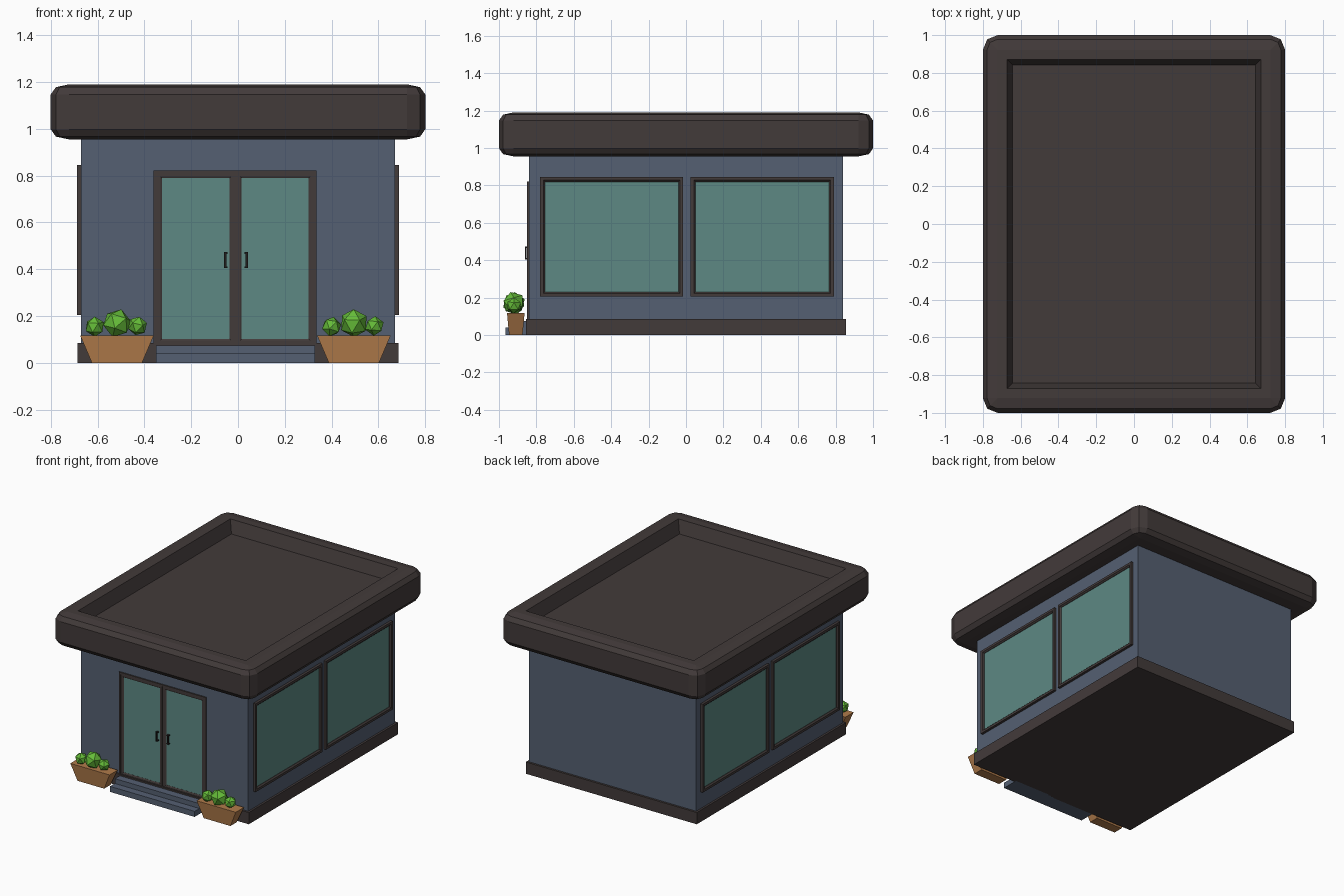
import bpy, bmesh
from math import radians
from mathutils import Matrix, Vector

cube = bpy.data.objects.get("Cube")
if cube:
    bpy.data.objects.remove(cube, do_unlink=True)


def material(name, rgb):
    m = bpy.data.materials.new(name)
    m.use_nodes = True
    m.diffuse_color = (*rgb, 1)
    m.node_tree.nodes["Principled BSDF"].inputs["Base Color"].default_value = (*rgb, 1)
    return m


charcoal = material("charcoal trim", (0.055, 0.043, 0.042))
slate = material("slate blue wall", (0.09, 0.116, 0.168))
glass = material("teal glass", (0.11, 0.25, 0.23))
terracotta = material("planter brown", (0.44, 0.2, 0.07))
leaf = material("leaf green", (0.13, 0.5, 0.04))
metal = material("dark handle", (0.015, 0.013, 0.013))


def finish(name, bm, mat, matrix=Matrix()):
    bmesh.ops.remove_doubles(bm, verts=bm.verts, dist=0.0001)
    bm.transform(matrix)
    bmesh.ops.recalc_face_normals(bm, faces=bm.faces)
    mesh = bpy.data.meshes.new(name)
    bm.to_mesh(mesh)
    bm.free()
    mesh.materials.append(mat)
    obj = bpy.data.objects.new(name, mesh)
    bpy.context.scene.collection.objects.link(obj)
    return obj


def loft(name, rings, mat, matrix=Matrix(), closed=False):
    """Skin a list of rings; cap the ends, or join last to first if closed."""
    bm = bmesh.new()
    loops = [[bm.verts.new(p) for p in ring] for ring in rings]
    pairs = list(zip(loops, loops[1:]))
    if closed:
        pairs.append((loops[-1], loops[0]))
    else:
        bm.faces.new(loops[0])
        bm.faces.new(loops[-1])
    for a, b in pairs:
        for i in range(len(a)):
            j = (i + 1) % len(a)
            bm.faces.new((a[i], a[j], b[j], b[i]))
    return finish(name, bm, mat, matrix)


def rect(x0, x1, y0, y1, z):
    return [(x0, y0, z), (x1, y0, z), (x1, y1, z), (x0, y1, z)]


def box(name, x0, x1, y0, y1, z0, z1, mat):
    return loft(name, [rect(x0, x1, y0, y1, z) for z in (z0, z1)], mat)


def rounded(inset, z, hx=0.8, hy=1.0, radius=0.078):
    """Rectangle with chamfered round corners that sharpen as it is inset."""
    hx, hy, r = hx - inset, hy - inset, max(0, radius - inset)
    k = 0.29 * r
    corner = [(hx, hy - r), (hx - k, hy - k), (hx - r, hy)]
    pts = []
    for sx, sy in ((1, 1), (-1, 1), (-1, -1), (1, -1)):
        part = corner if sx * sy > 0 else corner[::-1]
        pts += [(sx * x, sy * y, z) for x, y in part]
    return pts


def wall_frame(origin, right, out):
    """Matrix with local x along the wall, y up and z out of the wall."""
    m = Matrix((Vector(right), (0, 0, 1), Vector(out))).transposed().to_4x4()
    m.translation = origin
    return m


def glazed_panel(name, u0, u1, v0, v1, width, depth, matrix):
    """Framed pane with a sloped inner lip."""
    profile = ((0, -0.01), (0, depth), (width * 0.65, depth),
               (width, depth * 0.5), (width, -0.01))
    rings = [rect(u0 + i, u1 - i, v0 + i, v1 - i, d) for i, d in profile]
    loft(name + "_frame", rings, charcoal, matrix, closed=True)
    i = width * 0.9
    loft(name + "_glass", [rect(u0 + i, u1 - i, v0 + i, v1 - i, d)
                           for d in (-0.005, depth * 0.35)], glass, matrix)


# Building shell
box("walls", -0.67, 0.67, -0.84, 0.84, 0.02, 1.0, slate)
box("base_skirting", -0.685, 0.685, -0.855, 0.855, 0, 0.085, charcoal)

# Roof slab with soft edges and a recessed top
roof_profile = ((0.078, 0.955), (0.022, 0.967), (0, 0.998), (0, 1.147),
                (0.022, 1.178), (0.078, 1.19), (0.128, 1.19), (0.158, 1.1))
loft("roof", [rounded(i, z) for i, z in roof_profile], charcoal)

# Two windows on each side wall
for side, label in ((1, "left"), (-1, "right")):
    m = wall_frame((side * 0.67, 0, 0), (0, side, 0), (side, 0, 0))
    for y0, y1, where in ((-0.78, -0.015, "front"), (0.025, 0.79, "back")):
        u0, u1 = sorted((side * y0, side * y1))
        glazed_panel(f"{label}_{where}_window", u0, u1, 0.205, 0.845, 0.026, 0.018, m)

# Double door
front = wall_frame((0, -0.84, 0), (1, 0, 0), (0, -1, 0))
glazed_panel("right_door", -0.345, -0.016, 0.082, 0.81, 0.02, 0.007, front)
glazed_panel("left_door", -0.004, 0.322, 0.082, 0.81, 0.02, 0.007, front)
surround = [rect(-0.36 + i, 0.336 - i, 0.074 + i, 0.822 - i, d)
            for i, d in ((0, -0.01), (0, 0.009), (0.013, 0.009), (0.013, -0.01))]
loft("door_surround", surround, charcoal, front, closed=True)
box("door_gap_strip", -0.018, -0.002, -0.844, -0.835, 0.085, 0.81, charcoal)

# Door handles
for x, s, label in ((-0.054, 1, "right"), (0.038, -1, "left")):
    box(label + "_handle_bar", x - 0.005, x + 0.005, -0.861, -0.853, 0.405, 0.473, metal)
    for z in (0.405, 0.465):
        a, b = sorted((x + s * -0.005, x + s * 0.01))
        box(label + "_handle_mount", a, b, -0.856, -0.838, z, z + 0.008, metal)

# Entrance steps
box("lower_step", -0.35, 0.328, -0.965, -0.84, 0, 0.04, slate)
box("upper_step", -0.35, 0.328, -0.91, -0.84, 0.03, 0.075, slate)


def bush(name, x, y, z, r, turn):
    bm = bmesh.new()
    bmesh.ops.create_icosphere(bm, subdivisions=1, radius=r)
    spin = Matrix.Rotation(radians(turn), 4, "Z") @ Matrix.Rotation(radians(turn * 1.7), 4, "X")
    finish(name, bm, leaf, Matrix.Translation((x, y, z)) @ spin)


# Planters with faceted shrubs
shrubs = ((-0.095, 0.155, 0.043), (0, 0.17, 0.062), (0.088, 0.158, 0.042))
for cx, label in ((-0.517, "right"), (0.495, "left")):
    loft(label + "_planter", [rect(cx - w, cx + w, -0.91 - d, -0.91 + d, z)
                              for w, d, z in ((0.107, 0.036, 0), (0.157, 0.047, 0.117))],
         terracotta)
    for n, (dx, z, r) in enumerate(shrubs):
        bush(f"{label}_shrub", cx + dx, -0.92, z, r, 20 + n * 37 + cx * 30)
